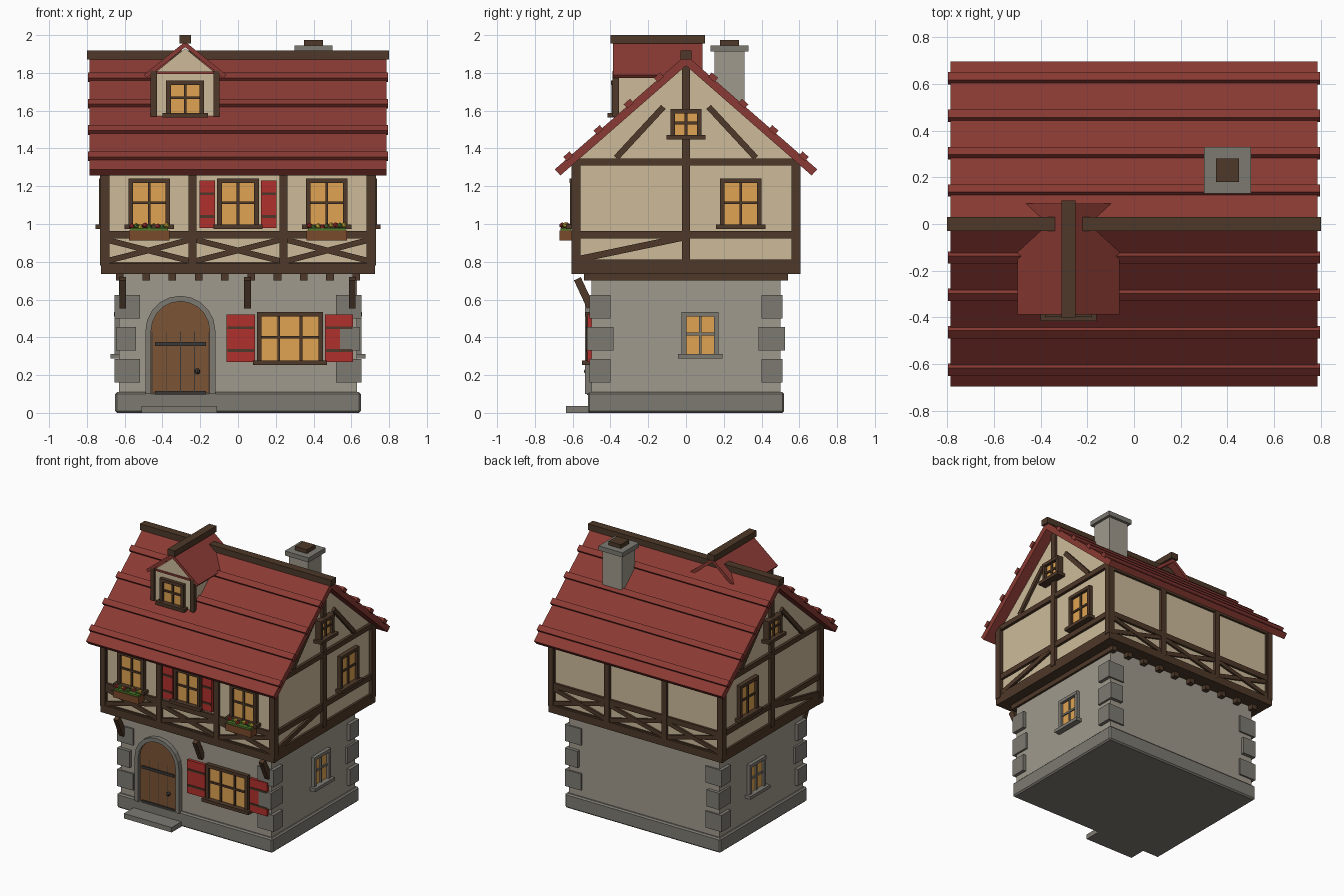
import bpy, bmesh, math, random
from mathutils import Vector

if "Cube" in bpy.data.objects:
    bpy.data.objects.remove(bpy.data.objects["Cube"])
random.seed(3)

def mat(name, hexa):
    m = bpy.data.materials.new(name)
    c = [int(hexa[i:i + 2], 16) / 255 for i in (0, 2, 4)]
    m.diffuse_color = [((v + .055) / 1.055) ** 2.4 for v in c] + [1]
    m.use_nodes = True
    m.node_tree.nodes["Principled BSDF"].inputs["Base Color"].default_value = m.diffuse_color
    return m

WOOD, CREAM, ROOF = mat("timber", "4d3828"), mat("plaster", "cdbb9a"), mat("roof_red", "8a3a33")
WALL, STONE, GLASS = mat("stone_wall", "a09a8d"), mat("dark_stone", "7d7a72"), mat("glass", "e0a452")
RED, DOOR, IRON = mat("shutter_red", "b0302c"), mat("door_wood", "7b5433"), mat("iron", "3a3836")
GREEN, PINK, YELLOW = mat("leaves", "4f7a2c"), mat("red_flower", "b03030"), mat("yellow_flower", "d8b83c")
BOXW = mat("box_wood", "7a4a2c")

def finish(name, bm, m):
    bmesh.ops.recalc_face_normals(bm, faces=bm.faces)
    me = bpy.data.meshes.new(name)
    bm.to_mesh(me)
    bm.free()
    me.materials.append(m)
    o = bpy.data.objects.new(name, me)
    bpy.context.collection.objects.link(o)
    return o

def box(name, x0, x1, y0, y1, z0, z1, m):
    bm = bmesh.new()
    bmesh.ops.create_cube(bm, size=1)
    for v in bm.verts:
        v.co = ((x0 + x1) / 2 + v.co.x * (x1 - x0), (y0 + y1) / 2 + v.co.y * (y1 - y0),
                (z0 + z1) / 2 + v.co.z * (z1 - z0))
    return finish(name, bm, m)

def on(face, name, u0, u1, d0, d1, z0, z1, m):
    """Box on a wall: u along the wall, d outward distance from the centre."""
    s = -1 if face in ('front', 'left') else 1
    if face in ('front', 'back'):
        return box(name, u0, u1, s * d0, s * d1, z0, z1, m)
    return box(name, s * d0, s * d1, u0, u1, z0, z1, m)

def bar(name, p, q, w, h, m):
    p, q = Vector(p), Vector(q)
    o = box(name, -(q - p).length / 2, (q - p).length / 2, -w / 2, w / 2, -h / 2, h / 2, m)
    o.location = (p + q) / 2
    o.rotation_mode = 'QUATERNION'
    o.rotation_quaternion = (q - p).to_track_quat('X', 'Z')
    return o

def prism(name, pts, axis, a, b, m):
    bm = bmesh.new()
    co = (lambda p, t: (t, p[0], p[1])) if axis == 'x' else (lambda p, t: (p[0], t, p[1]))
    f = bm.faces.new([bm.verts.new(co(p, a)) for p in pts])
    r = bmesh.ops.extrude_face_region(bm, geom=[f])
    d = Vector((b - a, 0, 0)) if axis == 'x' else Vector((0, b - a, 0))
    bmesh.ops.translate(bm, verts=[e for e in r['geom'] if isinstance(e, bmesh.types.BMVert)], vec=d)
    return finish(name, bm, m)

def window(face, u, w, z0, z1, d, cols=2, m=WOOD, t=.024):
    n = face + "_window_"
    h = w / 2
    on(face, n + "glass", u - h + .01, u + h - .01, d - .02, d + .01, z0 + .01, z1 - .01, GLASS)
    for s in (-1, 1):
        on(face, n + "jamb", u + s * h, u + s * (h - t), d - .02, d + .03, z0, z1, m)
    on(face, n + "head", u - h, u + h, d - .02, d + .032, z1 - t, z1, m)
    on(face, n + "sill", u - h - .02, u + h + .02, d - .02, d + .05, z0 - .012, z0 + .012, m)
    for i in range(1, cols):
        c = u - h + w * i / cols
        on(face, n + "mullion", c - .007, c + .007, d, d + .02, z0, z1, m)
    zc = (z0 + z1) / 2
    on(face, n + "crossbar", u - h, u + h, d, d + .019, zc - .007, zc + .007, m)

def shutter(u0, u1, z0, z1, d):
    on('front', "shutter", u0, u1, d - .01, d + .022, z0, z1, RED)
    for z in (z0 + .06, z1 - .07):
        on('front', "shutter_batten", u0 + .005, u1 - .005, d, d + .028, z - .007, z + .007, WOOD)

# Stone ground floor
plinth = box("plinth", -.65, .65, -.52, .52, 0, .11, STONE)
bv = plinth.modifiers.new("bevel", 'BEVEL')
bv.width, bv.segments = .01, 1
box("ground_floor_wall", -.63, .63, -.5, .5, .1, .735, WALL)
for sx in (-1, 1):
    for sy in (-1, 1):
        for z, wx, wy, ox, oy in ((.16, .52, .4, .655, .512), (.33, .54, .385, .645, .525), (.5, .52, .4, .655, .512)):
            box("quoin", sx * wx, sx * ox, sy * wy, sy * oy, z, z + .125, STONE)

# Arched door with stone surround, straps and step
def arch(r, z0, zs, n=10):
    return [(-.305 + r, z0)] + [(-.305 + r * math.cos(math.pi * i / n), zs + r * math.sin(math.pi * i / n))
                                for i in range(n + 1)] + [(-.305 - r, z0)]
prism("door_surround", arch(.185, .1, .435) + arch(.155, .1, .435)[::-1], 'y', -.49, -.535, STONE)
prism("door", arch(.157, .1, .435), 'y', -.49, -.515, DOOR)
for i in range(-2, 3):
    on('front', "plank_gap", -.307 + i * .075, -.303 + i * .075, .5, .517, .11, .43, IRON)
for z in (.365, .105):
    on('front', "door_strap", -.44, -.17, .5, .524, z - .01, z + .01, IRON)
bm = bmesh.new()
bmesh.ops.create_uvsphere(bm, u_segments=8, v_segments=6, radius=.015)
finish("door_knob", bm, IRON).location = (-.215, -.525, .22)
box("door_step", -.51, -.11, -.635, -.5, 0, .037, STONE)

# Ground floor windows
window('front', .275, .35, .265, .535, .5, 3)
shutter(-.06, .09, .27, .52, .5)
shutter(.46, .61, .27, .52, .5)
for side in ('left', 'right'):
    window(side, .075, .195, .3, .535, .625, 2, STONE)

# Jetty: joists, brackets and sill beams
for i in range(10):
    x = -.625 + i * .139
    box("joist", x - .02, x + .02, -.54, .54, .7, .74, WOOD)
for x in (-.61, .05, .605):
    bar("jetty_bracket", (x, -.505, .56), (x, -.575, .71), .035, .04, WOOD)
box("upper_floor_base", -.715, .715, -.59, .59, .735, .8, WOOD)
for s in (-1, 1):
    box("long_sill_beam", -.725, .725, s * .55, s * .605, .735, .792, WOOD)
    box("side_sill_beam", s * .68, s * .722, -.6, .6, .735, .812, WOOD)

# Upper floor and gables in plaster
prism("upper_wall", [(-.585, .76), (.585, .76), (.585, 1.345), (0, 1.855), (-.585, 1.345)], 'x', -.705, .705, CREAM)

# Timber framing on the long walls
for face in ('front', 'back'):
    y = -.588 if face == 'front' else .588
    for x in (-.709, -.24, .24, .709):
        on(face, "post", x - .021, x + .021, .56, .606, .78, 1.33, WOOD)
    on(face, "rail", -.71, .71, .57, .602, .922, .962, WOOD)
    on(face, "wall_plate", -.71, .71, .57, .602, 1.29, 1.33, WOOD)
    for x0, x1 in ((-.69, -.26), (-.22, .22), (.26, .69)):
        bar("cross_brace", (x0, y, .805), (x1, y, .915), .024, .03, WOOD)
        bar("cross_brace", (x0, y, .915), (x1, y, .805), .02, .03, WOOD)

# Timber framing and windows on the gable ends
for face, s in (('left', -1), ('right', 1)):
    x = s * .71
    for y in (-.58, 0, .58):
        on(face, "side_post", y - .022, y + .022, .68, .728, .78, 1.33, WOOD)
    on(face, "side_rail", -.58, .58, .69, .724, .922, .962, WOOD)
    on(face, "tie_beam", -.58, .58, .69, .726, 1.31, 1.347, WOOD)
    on(face, "king_post", -.021, .021, .69, .724, 1.34, 1.85, WOOD)
    bar("side_brace", (x, -.56, .815), (x, -.01, .93), .026, .035, WOOD)
    for t in (-1, 1):
        bar("gable_brace", (x, t * .37, 1.35), (x, t * .12, 1.62), .026, .032, WOOD)
    window(face, .29, .22, .985, 1.24, .705)
    on(face, "attic_backing", -.075, .075, .7, .727, 1.455, 1.6, GLASS)
    window(face, 0, .165, 1.46, 1.61, .72)

# Upper front windows, shutters and flower boxes
for x in (-.47, 0, .47):
    window('front', x, .22, .985, 1.24, .585)
shutter(-.205, -.122, .98, 1.23, .585)
shutter(.122, .205, .98, 1.23, .585)
for x in (-.47, .47):
    box("flower_box", x - .107, x + .107, -.67, -.6, .912, .965, BOXW)
    box("flower_leaves", x - .1, x + .1, -.665, -.61, .96, .978, GREEN)
    for i in range(9):
        bm = bmesh.new()
        bmesh.ops.create_icosphere(bm, subdivisions=1, radius=.016)
        f = finish("flower", bm, (PINK, GREEN, YELLOW)[i % 3])
        f.location = (x - .092 + i * .023, -.638 + random.uniform(-.018, .018), .985 + random.uniform(-.004, .01))

# Main roof with tile courses and ridge beam
k = .872
L = math.hypot(1, k)
for s in (-1, 1):
    prism("roof_slope", [(0, 1.895), (s * .695, 1.289), (s * .665, 1.257), (0, 1.838)], 'x', -.785, .785, ROOF)
    for y in (.14, .3, .46, .62):
        c = Vector((y, 1.895 - k * y))
        t, n = Vector((1, -k)) / L, Vector((k, 1)) / L
        q = [c + t * a + n * b for a, b in ((-.022, -.01), (.022, -.01), (.022, .02), (-.022, .02))]
        prism("tile_course", [(s * p.x, p.y) for p in q], 'x', -.795, .795, ROOF)
box("ridge_beam", -.8, .8, -.03, .03, 1.872, 1.918, WOOD)

# Dormer
dx = -.28
prism("dormer_wall", [(dx - .16, 1.57), (dx + .16, 1.57), (dx + .16, 1.8), (dx, 1.93), (dx - .16, 1.8)],
      'y', -.37, -.02, CREAM)
for s in (-1, 1):
    box("dormer_post", dx + s * .15, dx + s * .182, -.388, -.355, 1.57, 1.81, WOOD)
    prism("dormer_roof", [(dx, 1.965), (dx + s * .218, 1.79), (dx + s * .204, 1.772), (dx, 1.936)],
          'y', -.387, .088, ROOF)
box("dormer_collar", dx - .16, dx + .16, -.378, -.36, 1.795, 1.808, ROOF)
window('front', dx, .2, 1.575, 1.76, .365)
box("dormer_ridge", dx - .03, dx + .03, -.4, .1, 1.955, 2.0, WOOD)

# Chimney
box("chimney", .32, .48, .15, .31, 1.55, 1.915, WALL)
box("chimney_cap", .3, .5, .13, .33, 1.912, 1.946, STONE)
box("chimney_pot", .35, .45, .18, .28, 1.94, 1.975, WOOD)
